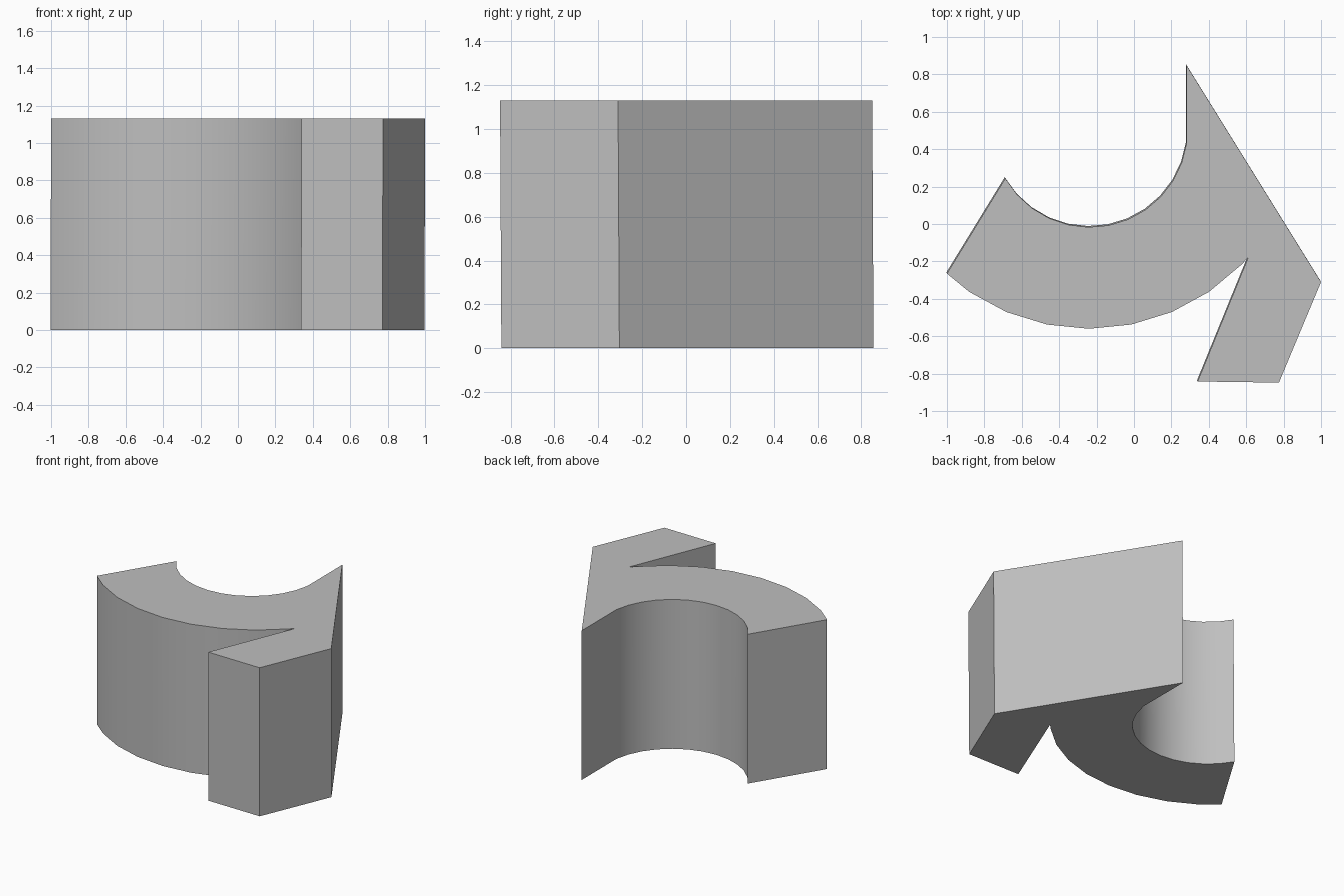
import bpy
import bmesh
import math

cube = bpy.data.objects.get("Cube")
if cube:
    bpy.data.objects.remove(cube, do_unlink=True)

HEIGHT = 1.13


def arc(cx, cy, radius, start, end, steps):
    """Points on a circular arc, angles in degrees."""
    angles = [math.radians(start + (end - start) * i / steps) for i in range(steps + 1)]
    return [(cx + radius * math.cos(a), cy + radius * math.sin(a)) for a in angles]


# Outline, counter-clockwise: outer curve, foot, back slope, hollow curve
outer_curve = [(-1, -0.265)] + arc(-0.24, 0.58, 1.14, 235.8, 315.6, 7) + [(0.61, -0.18)]
foot = [(0.34, -0.842), (0.775, -0.848), (1, -0.31)]
back_tip = [(0.28, 0.85)]
hollow_curve = arc(-0.236, 0.505, 0.522, 352, 210, 12)
outline = outer_curve + foot + back_tip + hollow_curve

# Extrude the outline, with the very slight lean of the block
bm = bmesh.new()
base = bm.faces.new([bm.verts.new((x - 0.003, y + 0.006, 0)) for x, y in outline])
result = bmesh.ops.extrude_face_region(bm, geom=[base], use_keep_orig=True)
top_verts = [g for g in result["geom"] if isinstance(g, bmesh.types.BMVert)]
bmesh.ops.translate(bm, verts=top_verts, vec=(0.003, -0.006, HEIGHT))
bmesh.ops.recalc_face_normals(bm, faces=bm.faces)

mesh = bpy.data.meshes.new("curved_block")
bm.to_mesh(mesh)
bm.free()
block = bpy.data.objects.new("curved_block", mesh)
bpy.context.collection.objects.link(block)

# Plain grey
grey = bpy.data.materials.new("light_grey")
grey.use_nodes = True
colour = (0.52, 0.52, 0.52, 1)
grey.diffuse_color = colour
grey.node_tree.nodes["Principled BSDF"].inputs["Base Color"].default_value = colour
mesh.materials.append(grey)

# Smooth curves, sharp corners
bpy.ops.object.select_all(action="DESELECT")
block.select_set(True)
bpy.context.view_layer.objects.active = block
bpy.ops.object.shade_smooth_by_angle(angle=math.radians(25))
